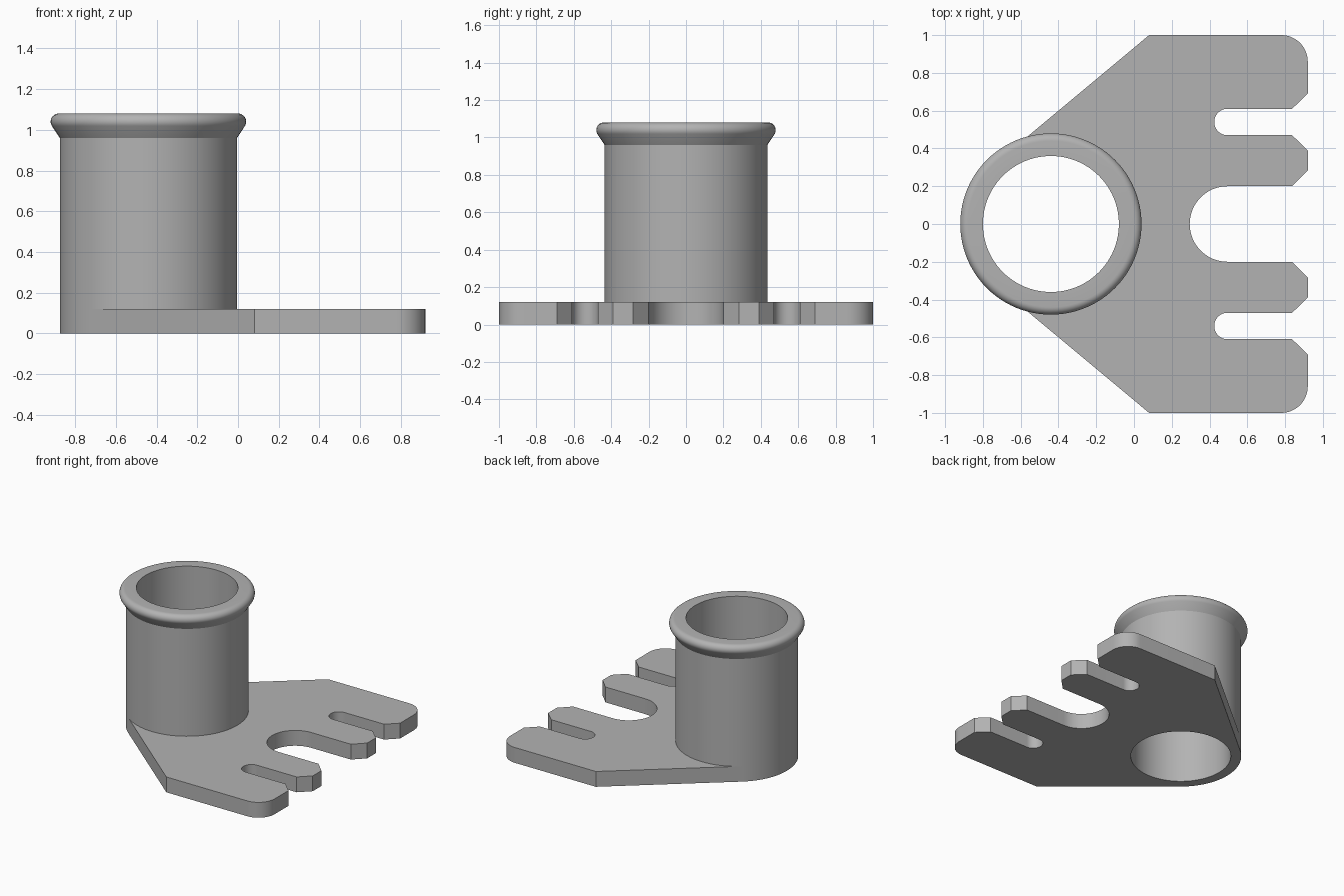
import bpy, bmesh
from math import sin, cos, radians, pi

cube = bpy.data.objects.get("Cube")
if cube:
    bpy.data.objects.remove(cube, do_unlink=True)

CX = -0.44           # tube axis
R_OUT, R_IN = 0.435, 0.36
PLATE = 0.12         # plate thickness
HEIGHT = 1.08
SEG = 96

grey = bpy.data.materials.new("plain grey")
grey.use_nodes = True
GREY = (0.45, 0.45, 0.45, 1)
grey.diffuse_color = GREY
grey.node_tree.nodes["Principled BSDF"].inputs["Base Color"].default_value = GREY


def arc(cx, cy, r, start, end, steps):
    angles = [radians(start + (end - start) * i / steps) for i in range(steps + 1)]
    return [(cx + r * cos(a), cy + r * sin(a)) for a in angles]


def add_object(name, mesh):
    obj = bpy.data.objects.new(name, mesh)
    bpy.context.collection.objects.link(obj)
    mesh.materials.clear()
    mesh.materials.append(grey)
    bpy.ops.object.select_all(action='DESELECT')
    obj.select_set(True)
    bpy.context.view_layer.objects.active = obj
    bpy.ops.object.shade_smooth_by_angle(angle=radians(25))
    return obj


def extruded(name, outlines, thickness):
    """Fill closed outlines (inner ones become holes) and extrude up from z = 0."""
    curve = bpy.data.curves.new(name, 'CURVE')
    curve.dimensions = '2D'
    curve.fill_mode = 'BOTH'
    curve.extrude = thickness / 2
    for pts in outlines:
        spline = curve.splines.new('POLY')
        spline.points.add(len(pts) - 1)
        for p, (x, y) in zip(spline.points, pts):
            p.co = (x, y, 0, 1)
        spline.use_cyclic_u = True
    temp = bpy.data.objects.new(name + "_outline", curve)
    bpy.context.collection.objects.link(temp)
    bpy.context.view_layer.update()
    mesh = bpy.data.meshes.new_from_object(
        temp.evaluated_get(bpy.context.evaluated_depsgraph_get()))
    bpy.data.objects.remove(temp)
    bm = bmesh.new()
    bm.from_mesh(mesh)
    bmesh.ops.translate(bm, verts=bm.verts, vec=(0, 0, thickness / 2))
    bmesh.ops.remove_doubles(bm, verts=bm.verts, dist=0.0005)
    bmesh.ops.recalc_face_normals(bm, faces=bm.faces)
    bm.to_mesh(mesh)
    bm.free()
    mesh.name = name
    return add_object(name, mesh)


def lathed(name, profile):
    """Spin a closed (radius, z) profile round the tube axis."""
    bm = bmesh.new()
    rings = [[bm.verts.new((CX + r * cos(2 * pi * i / SEG), r * sin(2 * pi * i / SEG), z))
              for i in range(SEG)] for r, z in profile]
    for a, b in zip(rings, rings[1:] + rings[:1]):
        for i in range(SEG):
            j = (i + 1) % SEG
            bm.faces.new((a[i], a[j], b[j], b[i]))
    bmesh.ops.recalc_face_normals(bm, faces=bm.faces)
    mesh = bpy.data.meshes.new(name)
    bm.to_mesh(mesh)
    bm.free()
    return add_object(name, mesh)


# Slotted base plate: left half outline, mirrored to the right
half = arc(CX, 0, R_OUT, 180, 129.8, 14)
half += [(0.08, 1.0)]
half += arc(0.78, 0.86, 0.14, 90, 0, 12)
half += [(0.92, 0.69), (0.837, 0.61)]
half += arc(0.495, 0.54, 0.07, 90, 270, 20)
half += [(0.837, 0.47), (0.92, 0.39), (0.92, 0.283), (0.837, 0.2)]
half += arc(0.495, 0, 0.2, 90, 180, 16)
outline = half + [(x, -y) for x, y in reversed(half[1:-1])]
bore = arc(CX, 0, R_IN, 0, 360, SEG)[:-1]
extruded("base_plate", [outline, bore], PLATE)

# Tube with a flared, rounded lip
lip = arc(0.44, HEIGHT - 0.04, 0.04, -32, 90, 10)
lathed("tube", [(R_IN, PLATE), (R_OUT, PLATE), (R_OUT, 0.96)] + lip + [(R_IN, HEIGHT)])
